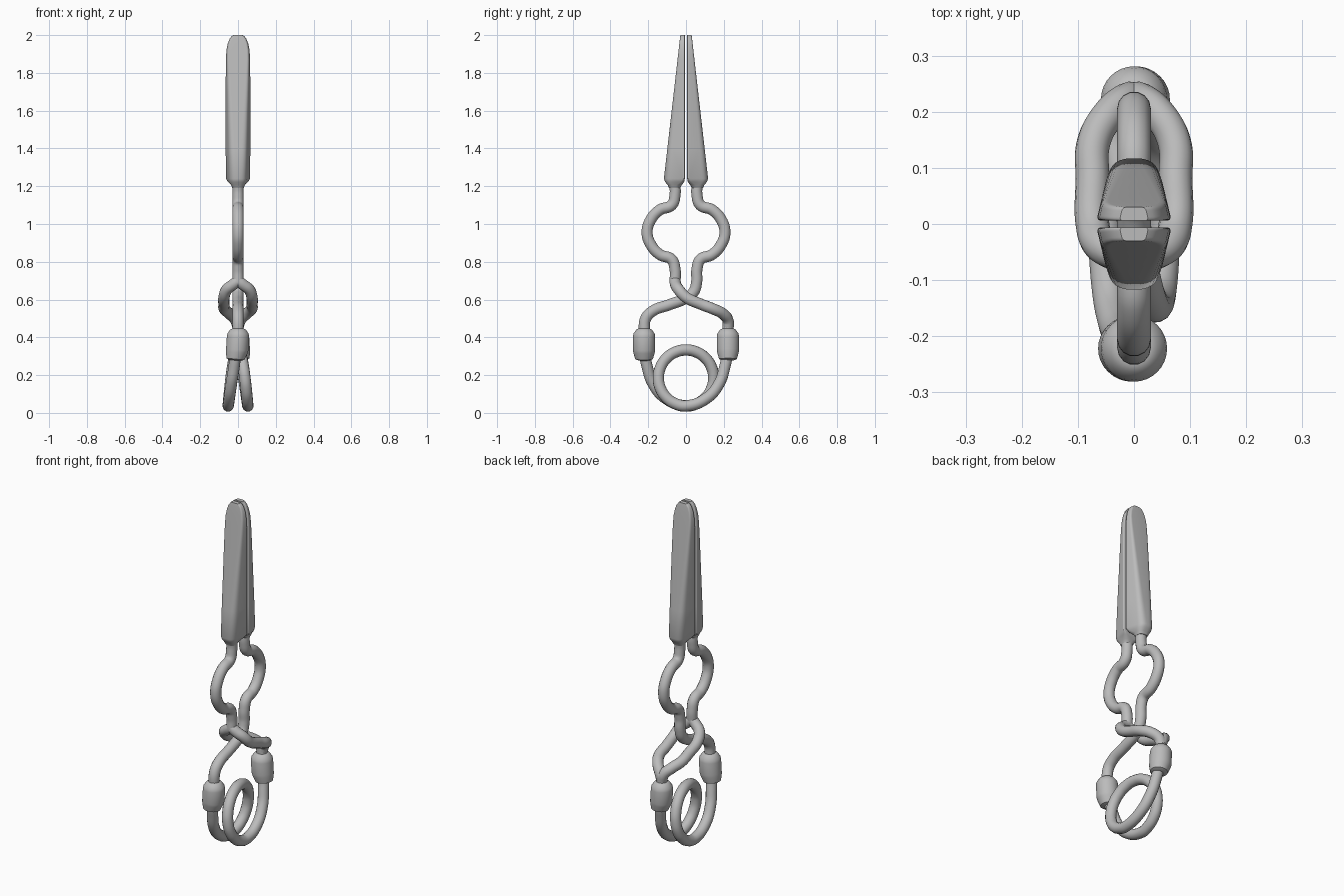
import bpy, bmesh, math
from mathutils import Vector

if "Cube" in bpy.data.objects:
    bpy.data.objects.remove(bpy.data.objects["Cube"], do_unlink=True)

TUBE = 0.03
steel = bpy.data.materials.new("plain_grey")
steel.use_nodes = True
GREY = (0.5, 0.5, 0.5, 1)
steel.diffuse_color = GREY
steel.node_tree.nodes["Principled BSDF"].inputs["Base Color"].default_value = GREY


def finish(name, mesh, angle=35):
    obj = bpy.data.objects.new(name, mesh)
    bpy.context.collection.objects.link(obj)
    mesh.materials.clear()
    mesh.materials.append(steel)
    bpy.ops.object.select_all(action='DESELECT')
    obj.select_set(True)
    bpy.context.view_layer.objects.active = obj
    bpy.ops.object.shade_smooth_by_angle(angle=math.radians(angle))
    return obj


def wire(name, points):
    """Round wire through the points, turned into a mesh."""
    curve = bpy.data.curves.new(name, 'CURVE')
    curve.dimensions = '3D'
    curve.bevel_depth = TUBE
    curve.bevel_resolution = 5
    curve.resolution_u = 8
    curve.use_fill_caps = True
    spline = curve.splines.new('BEZIER')
    spline.bezier_points.add(len(points) - 1)
    for knot, p in zip(spline.bezier_points, points):
        knot.co = p
        knot.handle_left_type = knot.handle_right_type = 'AUTO'
    temp = bpy.data.objects.new(name + "_path", curve)
    bpy.context.collection.objects.link(temp)
    deps = bpy.context.evaluated_depsgraph_get()
    mesh = bpy.data.meshes.new_from_object(temp.evaluated_get(deps))
    bpy.data.objects.remove(temp, do_unlink=True)
    return finish(name, mesh, 50)


def loft(name, rings, angle=35):
    """Skin a stack of equal-length rings and cap both ends."""
    bm = bmesh.new()
    loops = [[bm.verts.new(p) for p in ring] for ring in rings]
    n = len(loops[0])
    for a, b in zip(loops, loops[1:]):
        for i in range(n):
            j = (i + 1) % n
            bm.faces.new((a[i], a[j], b[j], b[i]))
    bm.faces.new(loops[0])
    bm.faces.new(loops[-1])
    bmesh.ops.recalc_face_normals(bm, faces=bm.faces)
    mesh = bpy.data.meshes.new(name)
    bm.to_mesh(mesh)
    bm.free()
    return finish(name, mesh, angle)


def jaw_ring(z, w_in, w_out, y_in, y_out, cut_in, cut_out, side):
    """Trapezoid section with rounded corners."""
    corners = [Vector(c) for c in ((-w_in, y_in), (w_in, y_in), (w_out, y_out), (-w_out, y_out))]
    cuts = (cut_in, cut_in, cut_out, cut_out)
    ring = []
    for k, c in enumerate(corners):
        a = c + (corners[k - 1] - c).normalized() * cuts[k]
        b = c + (corners[(k + 1) % 4] - c).normalized() * cuts[k]
        for s in range(7):
            t = s / 6
            p = a * (1 - t) ** 2 + c * 2 * t * (1 - t) + b * t * t
            ring.append((p.x, side * p.y, z))
    return ring


def jaw(name, side):
    rings = [jaw_ring(1.19, TUBE, TUBE, 0.03, 0.09, 0.028, 0.028, side),
             jaw_ring(1.207, 0.038, 0.036, 0.022, 0.097, 0.03, 0.03, side),
             jaw_ring(1.222, 0.055, 0.04, 0.01, 0.11, 0.02, 0.035, side)]
    # Blade tapers in depth, then rounds off at the tip
    for z, w in ((1.24, 0.066), (1.4, 0.067), (1.6, 0.067), (1.75, 0.067), (1.87, 0.066),
                 (1.92, 0.063), (1.955, 0.056), (1.98, 0.046), (1.993, 0.036), (2.0, 0.026)):
        y_out = 0.117 - 0.087 * (z - 1.24) / 0.76
        depth = y_out - 0.006
        w_out = w - 0.24 * depth
        rings.append(jaw_ring(z, w, w_out, 0.006, y_out, min(0.01, depth * 0.3), depth * 0.3, side))
    return loft(name, rings, 30)


def sleeve(name, side):
    """Crimped collar, leaning sideways towards the coil."""
    rings = []
    for z, r, shift in ((0.447, 0.03, 0), (0.44, 0.042, 0), (0.42, 0.056, 0), (0.405, 0.059, 0),
                        (0.335, 0.059, 0.004), (0.32, 0.057, 0.007), (0.285, 0.047, 0.014),
                        (0.278, 0.03, 0.015)):
        rings.append([(side * shift + r * math.cos(a), side * 0.222 + r * math.sin(a),
                       z + side * (0.1 * r * math.cos(a) if z < 0.4 else 0))
                      for a in (math.tau * i / 32 for i in range(32))])
    return loft(name, rings, 40)


# Jaws and sleeves
for label, side in (("front", -1), ("back", 1)):
    jaw(label + "_jaw", side)
    sleeve(label + "_sleeve", side)

# Bowed upper part of each arm, as (y, z)
bow = [(0.06, 1.22), (0.058, 1.155), (0.076, 1.1), (0.138, 1.075), (0.188, 1.02), (0.206, 0.957),
       (0.188, 0.894), (0.138, 0.838), (0.076, 0.812), (0.058, 0.76)]
upper = [(0, y, z) for y, z in bow]

# Single arm crossing through the split arm
wire("crossing_arm", upper + [(0, 0.056, 0.69), (0, 0.04, 0.64), (0, 0, 0.608), (0, -0.09, 0.572),
                              (0, -0.175, 0.54), (0, -0.213, 0.5), (0, -0.222, 0.42)])

# Split arm: upper stem, two side strands, lower stem
wire("split_arm_upper", [(0, -y, z) for x, y, z in upper] + [(0, -0.058, 0.69)])
strand = [(0, -0.058, 0.7), (0.025, -0.055, 0.68), (0.06, -0.038, 0.652), (0.074, 0, 0.612),
          (0.074, 0.08, 0.575), (0.072, 0.145, 0.55), (0.045, 0.195, 0.525),
          (0.012, 0.222, 0.49), (0, 0.223, 0.455)]
for label, side in (("left", 1), ("right", -1)):
    wire(label + "_strand", [(side * x, y, z) for x, y, z in strand])
wire("split_arm_lower", [(0, 0.222, 0.485), (0, 0.222, 0.42)])

# Spring coil: lead in, one full turn, lead out
lead = [(-0.013, -0.22, 0.31), (-0.02, -0.207, 0.25), (-0.034, -0.178, 0.16), (-0.046, -0.11, 0.078)]
turn = []
for i in range(17):
    a = math.tau * i / 16
    turn.append((-0.052 * math.cos(a / 2), 0.146 * math.sin(a), 0.185 - 0.148 * math.cos(a)))
wire("spring_coil", lead + turn + [(-x, -y, z) for x, y, z in reversed(lead)])
